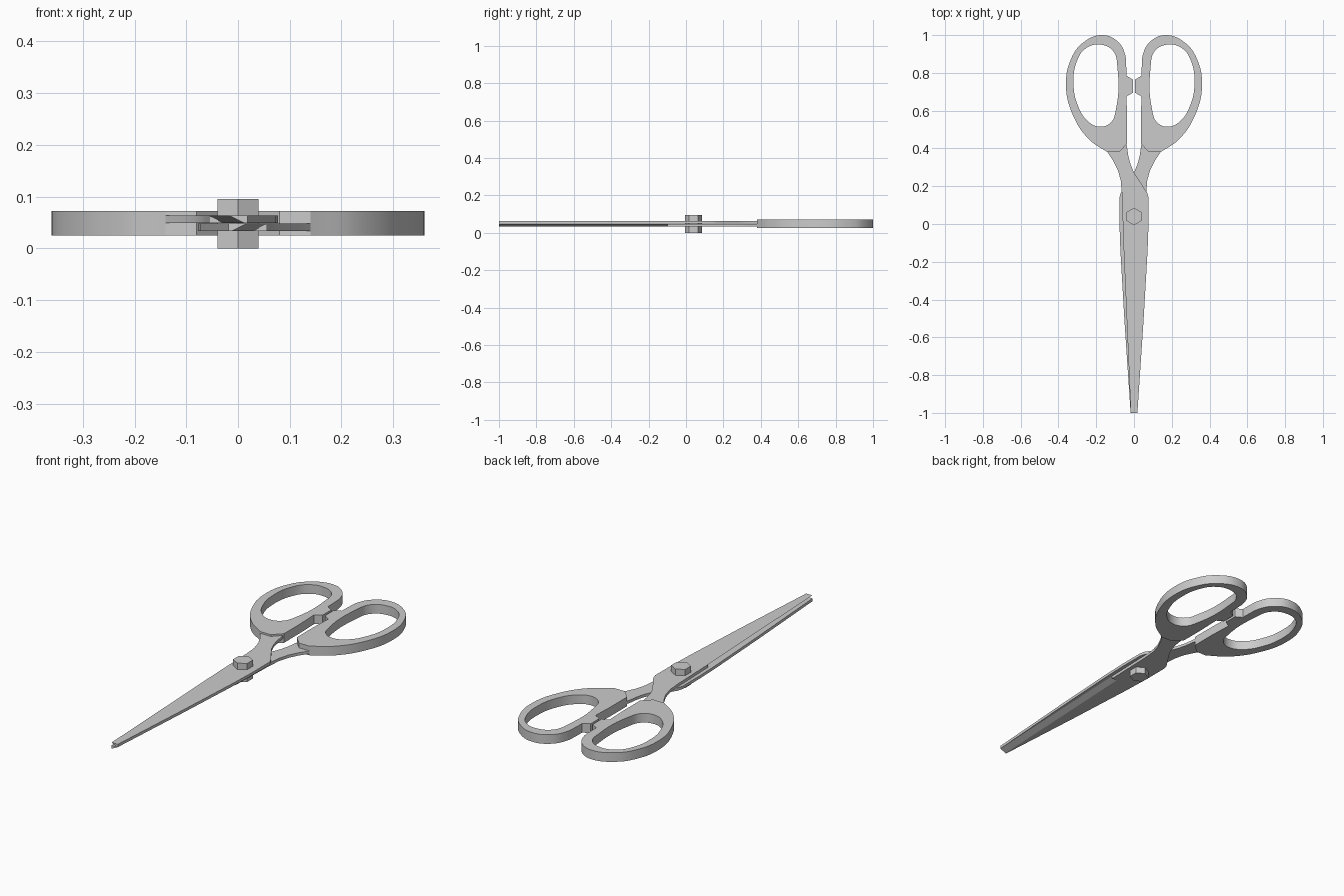
import bpy, bmesh, math

if "Cube" in bpy.data.objects:
    bpy.data.objects.remove(bpy.data.objects["Cube"])


def finish(obj):
    # weld, orient faces outward, smooth the rounded sides only
    bm = bmesh.new()
    bm.from_mesh(obj.data)
    bmesh.ops.remove_doubles(bm, verts=bm.verts, dist=1e-5)
    bmesh.ops.recalc_face_normals(bm, faces=bm.faces)
    bm.to_mesh(obj.data)
    bm.free()
    bpy.ops.object.select_all(action='DESELECT')
    obj.select_set(True)
    bpy.context.view_layer.objects.active = obj
    bpy.ops.object.shade_smooth_by_angle(angle=math.radians(25))


def add_loop(curve, points, side):
    # closed Bezier loop; points flagged 'V' are sharp
    s = curve.splines.new('BEZIER')
    s.bezier_points.add(len(points) - 1)
    s.use_cyclic_u = True
    s.resolution_u = 6
    for bp, p in zip(s.bezier_points, points):
        bp.co = (side * p[0], p[1], 0)
        kind = 'VECTOR' if len(p) > 2 else 'AUTO'
        bp.handle_left_type = bp.handle_right_type = kind


V = 'V'
OUTER = [(0.08, 0.38, V), (0.14, 0.38, V), (0.24, 0.45), (0.325, 0.58),
         (0.36, 0.73), (0.335, 0.87), (0.27, 0.96), (0.165, 1.0),
         (0.085, 0.965), (0.048, 0.90), (0.041, 0.83), (0.04, 0.785, V),
         (0.006, 0.765, V), (0.006, 0.695, V), (0.04, 0.675, V),
         (0.036, 0.56, V), (0.036, 0.425, V)]
HOLE = [(0.32, 0.74), (0.303, 0.86), (0.255, 0.93), (0.18, 0.95),
        (0.11, 0.915), (0.088, 0.83), (0.097, 0.60), (0.122, 0.538),
        (0.18, 0.515), (0.245, 0.545), (0.30, 0.635)]


# finger loops
def handle(name, side):
    cu = bpy.data.curves.new(name, 'CURVE')
    cu.dimensions = '2D'
    cu.fill_mode = 'BOTH'
    cu.extrude = 0.0235
    add_loop(cu, OUTER, side)
    add_loop(cu, HOLE, side)
    obj = bpy.data.objects.new(name, cu)
    obj.location.z = 0.0485
    bpy.context.collection.objects.link(obj)
    bpy.ops.object.select_all(action='DESELECT')
    obj.select_set(True)
    bpy.context.view_layer.objects.active = obj
    bpy.ops.object.convert(target='MESH')
    finish(bpy.context.view_layer.objects.active)


# x, y, inward shift of the lower edge (undercut bevel on the cutting side)
BLADE = [(-0.017, -1, 0.03), (0.018, -1, 0), (0.05, -0.52, 0), (0.072, -0.14, 0),
         (0.077, 0.0, 0), (0.077, 0.14, 0), (0.07, 0.165, 0), (0.0, 0.272, 0),
         (-0.018, 0.315, 0), (-0.03, 0.36, 0), (-0.037, 0.41, 0), (-0.05, 0.46, 0),
         (-0.12, 0.46, 0), (-0.14, 0.38, 0), (-0.11, 0.335, 0), (-0.085, 0.285, 0),
         (-0.07, 0.23, 0), (-0.064, 0.16, 0), (-0.056, -0.1, 0), (-0.056, -0.1, 0.028)]


# blade with its tang
def blade(name, side, z0, z1):
    bm = bmesh.new()
    low = [bm.verts.new((side * (x + d), y, z0)) for x, y, d in BLADE]
    top = [bm.verts.new((side * x, y, z1)) for x, y, d in BLADE]
    n = len(BLADE)
    bm.faces.new(low)
    bm.faces.new(top)
    for i in range(n):
        j = (i + 1) % n
        bm.faces.new((low[i], low[j], top[j], top[i]))
    me = bpy.data.meshes.new(name)
    bm.to_mesh(me)
    bm.free()
    obj = bpy.data.objects.new(name, me)
    bpy.context.collection.objects.link(obj)
    finish(obj)


handle("handle_right", 1)
handle("handle_left", -1)
blade("blade_upper", 1, 0.0485, 0.063)
blade("blade_lower", -1, 0.033, 0.0475)

# hexagonal pivot bolt
bpy.ops.mesh.primitive_cylinder_add(vertices=6, radius=0.046, depth=0.095,
                                    location=(0, 0.04, 0.0475))
bpy.context.object.name = "pivot_bolt"
